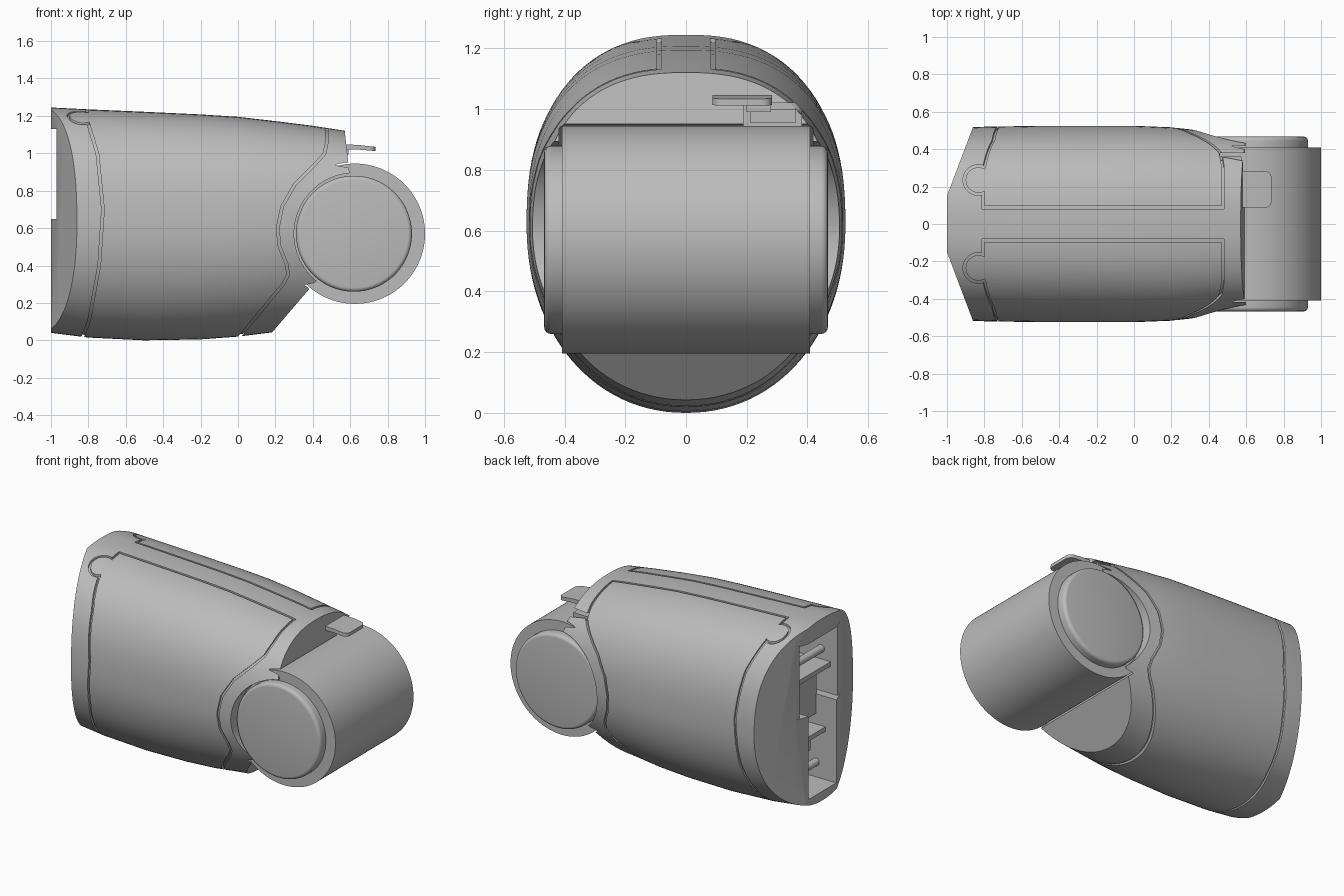
import bpy, bmesh, math
from mathutils import Vector

if "Cube" in bpy.data.objects:
    bpy.data.objects.remove(bpy.data.objects["Cube"])

grey = bpy.data.materials.new("plain grey")
grey.use_nodes = True
grey.diffuse_color = (0.5, 0.5, 0.5, 1)
grey.node_tree.nodes["Principled BSDF"].inputs["Base Color"].default_value = (0.5, 0.5, 0.5, 1)


def finish(name, bm):
    bmesh.ops.recalc_face_normals(bm, faces=bm.faces)
    mesh = bpy.data.meshes.new(name)
    bm.to_mesh(mesh)
    bm.free()
    mesh.materials.append(grey)
    obj = bpy.data.objects.new(name, mesh)
    bpy.context.scene.collection.objects.link(obj)
    return obj


def grow_outline(points, amount):
    """Offset a clockwise outline outwards."""
    pts = [Vector(p) for p in points]
    out = []
    for i, p in enumerate(pts):
        d1 = (p - pts[i - 1]).normalized()
        d2 = (pts[(i + 1) % len(pts)] - p).normalized()
        n1, n2 = Vector((-d1.y, d1.x)), Vector((-d2.y, d2.x))
        out.append(p + (n1 + n2) * amount / (1 + n1.dot(n2)))
    return out


def prism(name, points, low, high, axis="y"):
    """Extrude an xz outline along y, or an xy outline along z."""
    bm = bmesh.new()
    place = (lambda p, h: (p[0], h, p[1])) if axis == "y" else (lambda p, h: (p[0], p[1], h))
    face = bm.faces.new([bm.verts.new(place(p, low)) for p in points])
    new = bmesh.ops.extrude_face_region(bm, geom=[face])["geom"]
    shift = Vector(place((0, 0), high - low))
    bmesh.ops.translate(bm, verts=[v for v in new if isinstance(v, bmesh.types.BMVert)], vec=shift)
    return finish(name, bm)


def box(name, x, y, z):
    return prism(name, [(x[0], z[0]), (x[0], z[1]), (x[1], z[1]), (x[1], z[0])], *y)


def disc(name, centre, r, low, high, axis="y", count=96):
    turn = [2 * math.pi * i / count for i in range(count)]
    return prism(name, [(centre[0] + r * math.cos(a), centre[1] + r * math.sin(a)) for a in turn],
                 low, high, axis)


def combine(obj, other, operation="DIFFERENCE"):
    """Apply a boolean and throw the second shape away."""
    mod = obj.modifiers.new("cut", "BOOLEAN")
    mod.operation, mod.solver, mod.object = operation, "EXACT", other
    graph = bpy.context.evaluated_depsgraph_get()
    mesh = bpy.data.meshes.new_from_object(obj.evaluated_get(graph))
    obj.modifiers.clear()
    obj.data = mesh
    bpy.data.objects.remove(other)


# Housing sections: x, bottom, top, half width
SECTIONS = [(-1, .04, 1.245, .512), (-.8, .015, 1.235, .52), (-.5, .0, 1.222, .525),
            (-.2, .005, 1.208, .525), (0, .02, 1.195, .525), (.2, .045, 1.172, .517),
            (.4, .06, 1.147, .495), (.66, .08, 1.107, .478)]


def loft(name, inset=0, count=112):
    bm = bmesh.new()
    rings = []
    for x, bottom, top, half in SECTIONS:
        mid, ring = .62, []
        for i in range(count):
            a = 2 * math.pi * i / count
            c, s = math.cos(a), math.sin(a)
            height = (top - mid if s > 0 else mid - bottom) - inset
            p = 2 / (2.45 if s > 0 else 2.1)
            y = math.copysign(abs(c) ** p, c) * (half - inset)
            ring.append(bm.verts.new((x, y, mid + math.copysign(abs(s) ** p, s) * height)))
        rings.append(ring)
    for a, b in zip(rings, rings[1:]):
        for i in range(count):
            j = (i + 1) % count
            bm.faces.new((a[i], a[j], b[j], b[i]))
    bm.faces.new(rings[0])
    bm.faces.new(rings[-1])
    return finish(name, bm)


# Side panel outline (clockwise in xz), used for the groove
PANEL = [(-.83, -.2), (-.83, 0), (-.79, .1), (-.735, .4), (-.715, .7), (-.745, 1), (-.8, 1.18),
         (-.8, 1.4), (.468, 1.4), (.468, 1.06), (.455, 1.0), (.41, .95), (.3, .84), (.23, .72),
         (.205, .6), (.215, .5), (.255, .4), (.26, .35), (.24, .31), (.0, .02), (.0, -.2)]


def panel_volume(grow):
    vol = prism("panel", grow_outline(PANEL, grow), -.8, .8)
    for side in (-1, 1):
        combine(vol, disc("tongue", (-.832, side * .235), .068 + grow, .9, 1.39, "z", 40), "UNION")
    combine(vol, box("spine", (-1.2, 1), (-.095 + grow, .095 - grow), (.6, 1.6)))
    return vol


groove = panel_volume(.014)
combine(groove, panel_volume(0))
combine(groove, loft("inner", .012))

# Housing with panel groove
HINGE = (.625, .57)
housing = loft("housing")
combine(housing, groove)

# Sloped and concave hinge end
combine(housing, prism("end", [(.175, -.2), (.18, .04), (.42, .32), (.62, .57), (.598, .88),
                               (.57, 1.125), (.56, 1.4), (1.2, 1.4), (1.2, -.2)], -.8, .8))
combine(housing, disc("cap_space", HINGE, .325, -.8, .8))
combine(housing, disc("barrel_space", HINGE, .383, -.418, .418))
combine(housing, box("latch_space", (.46, .8), (.19, .38), (.93, 1.02)))

# Slanted corners and stepped opening of the far end
for side in (-1, 1):
    combine(housing, prism("corner", [(-1.05, side * .018), (-.8, side * .679),
                                      (-1.05, side * .679)], -.3, 1.6, "z"))
combine(housing, box("lower_slot", (-1.2, -.6), (-.145, .145), (.1, .7)))
combine(housing, box("upper_slot", (-.97, -.6), (-.2, .2), (.65, 1.13)))
combine(housing, box("upper_notch", (-1.2, -.97), (-.6, .6), (.65, 1.13)))

# Fittings inside the opening
inside = [box("contact_block", (-.85, -.59), (-.15, .15), (.52, .8)),
          box("upper_shelf", (-.92, -.59), (-.2, .2), (.83, .86)),
          box("lower_shelf", (-.92, -.59), (-.146, .146), (.42, .45)),
          box("lower_divider", (-.9, -.59), (-.02, .02), (.34, .43))]
for i, z in enumerate((.2, .93)):
    inside.append(disc("pin_%d" % (i + 1), (-.85, z), .025, -.146 - .054 * i, .146 + .054 * i, "y", 24))

# Hinge barrel and its two rounded caps
barrel = disc("hinge_barrel", HINGE, .375, -.408, .408, "y", 128)
caps = []
for name, side in (("front_cap", -1), ("back_cap", 1)):
    cap = disc(name, (.62, .57), .31, *sorted((side * .39, side * .467)))
    bm = bmesh.new()
    bm.from_mesh(cap.data)
    rim = [e for e in bm.edges if all(abs(v.co.y) > .46 for v in e.verts)]
    bmesh.ops.bevel(bm, geom=rim, offset=.022, segments=4, profile=.5, affect="EDGES")
    bm.to_mesh(cap.data)
    bm.free()
    caps.append(cap)

# Release tab with rounded tip, and its latch
tab = prism("release_tab", [(.54, 1.02), (.54, 1.048), (.64, 1.045), (.735, 1.034),
                            (.735, 1.012), (.64, 1.02)], .087, .283)
bm = bmesh.new()
bm.from_mesh(tab.data)
tips = [e for e in bm.edges if all(v.co.x > .73 for v in e.verts)
        and abs(e.verts[0].co.y - e.verts[1].co.y) < .01]
bmesh.ops.bevel(bm, geom=tips, offset=.035, segments=5, profile=.5, affect="EDGES")
bm.to_mesh(tab.data)
bm.free()
latch = box("latch", (.45, .575), (.21, .36), (.955, 1.0))
stem = box("tab_stem", (.5, .59), (.2, .28), (.99, 1.03))

# Smooth shading with sharp edges kept
bpy.ops.object.select_all(action="DESELECT")
for obj in [housing, barrel, tab, latch, stem] + caps + inside:
    obj.select_set(True)
bpy.context.view_layer.objects.active = housing
bpy.ops.object.shade_smooth_by_angle(angle=math.radians(30))
